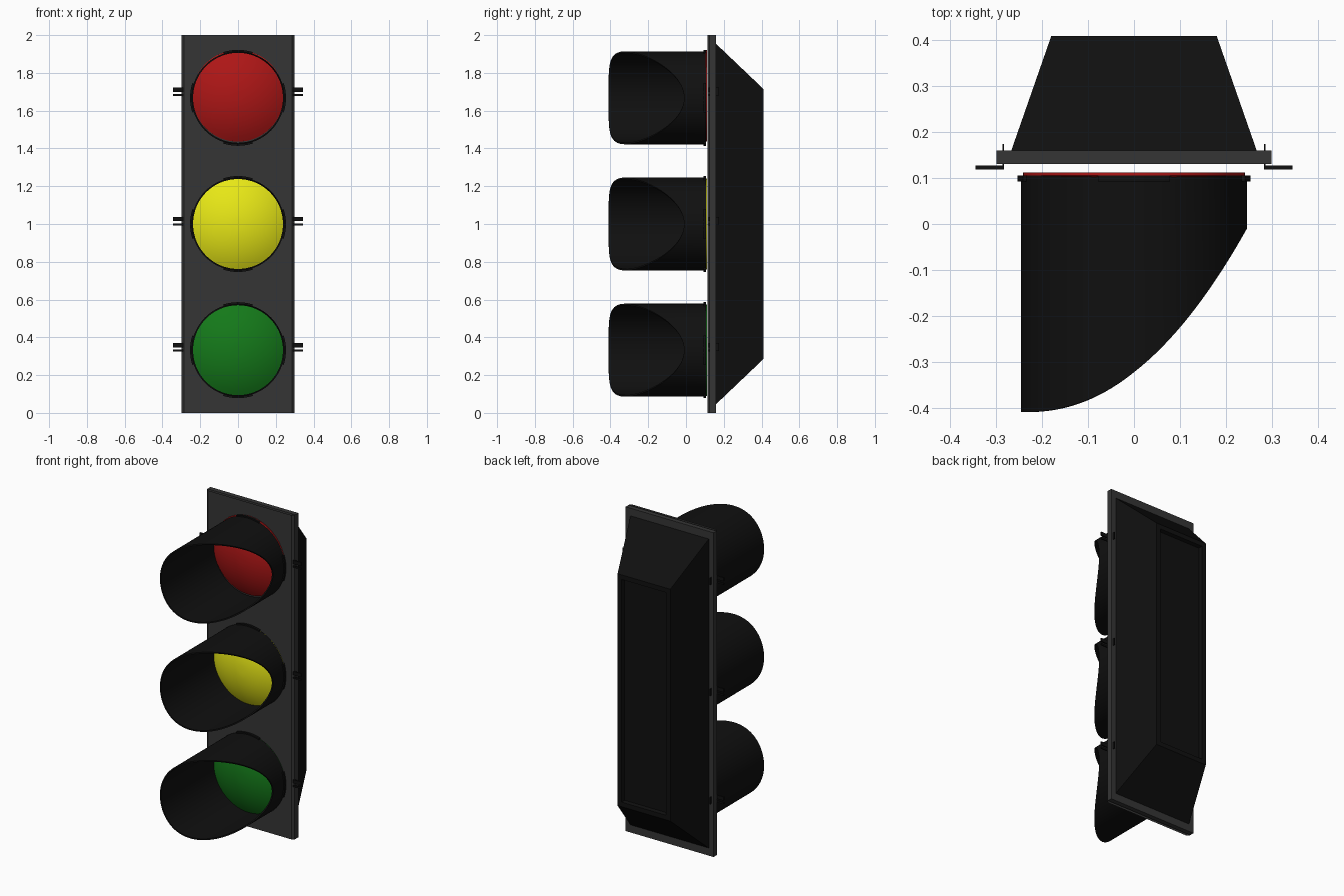
import bpy, bmesh, math

if "Cube" in bpy.data.objects:
    bpy.data.objects.remove(bpy.data.objects["Cube"])


def material(name, r, g, b):
    m = bpy.data.materials.new(name)
    m.diffuse_color = (r, g, b, 1)
    m.use_nodes = True
    m.node_tree.nodes["Principled BSDF"].inputs["Base Color"].default_value = m.diffuse_color
    return m


BLACK = material("black", 0.005, 0.005, 0.005)
GREY = material("dark_grey", 0.035, 0.035, 0.035)
RED = material("red", 0.42, 0.008, 0.008)
YELLOW = material("yellow", 0.8, 0.8, 0.008)
GREEN = material("green", 0.007, 0.19, 0.01)


def finish(bm, name, mat, smooth=False, fix=True):
    if fix:
        bmesh.ops.recalc_face_normals(bm, faces=bm.faces)
    me = bpy.data.meshes.new(name)
    bm.to_mesh(me)
    bm.free()
    me.materials.append(mat)
    ob = bpy.data.objects.new(name, me)
    bpy.context.collection.objects.link(ob)
    if smooth:
        bpy.ops.object.select_all(action='DESELECT')
        ob.select_set(True)
        bpy.context.view_layer.objects.active = ob
        bpy.ops.object.shade_smooth_by_angle(angle=math.radians(35))
    return ob


def add_box(bm, x0, x1, y0, y1, z0, z1):
    for v in bmesh.ops.create_cube(bm, size=1)["verts"]:
        v.co = (x1 if v.co.x > 0 else x0, y1 if v.co.y > 0 else y0, z1 if v.co.z > 0 else z0)


def sweep(bm, sections, closed):
    """Skin a list of cross-sections, each a closed loop of points."""
    loops = [[bm.verts.new(p) for p in s] for s in sections]
    n = len(loops[0])
    for i in range(len(loops) if closed else len(loops) - 1):
        a, b = loops[i], loops[(i + 1) % len(loops)]
        for j in range(n):
            k = (j + 1) % n
            bm.faces.new((a[j], a[k], b[k], b[j]))
    if not closed:
        bm.faces.new(loops[0])
        bm.faces.new(loops[-1])


# rear mounting frame
bm = bmesh.new()
add_box(bm, -0.3, 0.3, 0.131, 0.16, 0, 2)
finish(bm, "rear_frame", GREY)

# thin front panel, folded back at its sides, open at top and bottom
bm = bmesh.new()
profile = [(-0.299, 0.131), (-0.299, 0.125), (-0.286, 0.114),
           (0.286, 0.114), (0.299, 0.125), (0.299, 0.131)]
low = [bm.verts.new((x, y, 0)) for x, y in profile]
high = [bm.verts.new((x, y, 2)) for x, y in profile]
for i in range(len(profile) - 1):
    bm.faces.new((low[i], low[i + 1], high[i + 1], high[i]))
finish(bm, "front_panel", GREY, fix=False)

# tapered back housing with a recessed rear panel
bm = bmesh.new()


def rect(w, y, z0, z1):
    return [(-w, y, z0), (w, y, z0), (w, y, z1), (-w, y, z1)]


sweep(bm, [rect(0.268, 0.158, 0.045, 1.955), rect(0.18, 0.41, 0.285, 1.715)], False)
bmesh.ops.recalc_face_normals(bm, faces=bm.faces)
back = max(bm.faces, key=lambda f: f.calc_center_median().y)
bmesh.ops.inset_region(bm, faces=[back], thickness=0.04)
bmesh.ops.inset_region(bm, faces=[back], thickness=0.008, depth=-0.02)
finish(bm, "back_housing", BLACK)


# visor hood: a tube cut away along a curve, long on the left side
def build_visor(name, zc):
    bm = bmesh.new()
    R, T, N = 0.246, 0.008, 96
    sections = []
    for i in range(N):
        a = 2 * math.pi * i / N
        c, s = math.cos(a), math.sin(a)
        front = -0.41 + 0.4 * ((c + 1) / 2) ** 2.2
        sections.append([(r * c, y, zc + r * s) for r, y in
                         ((R, 0.106), (R, front), (R - T, front), (R - T, 0.106))])
    sweep(bm, sections, True)
    # four short curved tabs on the visor's rear edge
    for k in range(4):
        arc = []
        for i in range(-4, 5):
            a = k * math.pi / 2 + math.radians(i * 4.5)
            c, s = math.cos(a), math.sin(a)
            arc.append([(r * c, y, zc + r * s) for r, y in
                        ((0.244, 0.093), (0.254, 0.093), (0.254, 0.106), (0.244, 0.106))])
        sweep(bm, arc, False)
    finish(bm, name, BLACK, True)


# domed lens
def build_lens(name, zc, mat):
    bm = bmesh.new()
    R, D, N, rings = 0.242, 0.07, 64, 10
    rho = (R * R + D * D) / (2 * D)
    loops = []
    for j in range(rings):
        r = R * (1 - j / rings)
        y = 0.106 - (math.sqrt(rho * rho - r * r) - (rho - D))
        loops.append([(r * math.cos(2 * math.pi * i / N), y,
                       zc + r * math.sin(2 * math.pi * i / N)) for i in range(N)])
    loops.insert(0, [(x, 0.112, z) for x, _, z in loops[0]])
    sweep(bm, loops, False)
    finish(bm, name, mat, True)


# side hinges: wall plate plus two lugs
def build_hinges(name, z):
    bm = bmesh.new()
    for s in (-1, 1):
        add_box(bm, *sorted((s * 0.283, s * 0.287)), 0.119, 0.174, z - 0.02, z + 0.022)
        add_box(bm, *sorted((s * 0.285, s * 0.345)), 0.119, 0.127, z, z + 0.022)
        add_box(bm, *sorted((s * 0.285, s * 0.345)), 0.119, 0.127, z - 0.022, z - 0.012)
    finish(bm, name, BLACK)


for label, mat, z_visor, z_lens, z_hinge in (
        ("red", RED, 1.668, 1.678, 1.70),
        ("yellow", YELLOW, 1.0, 1.0, 1.015),
        ("green", GREEN, 0.332, 0.332, 0.347)):
    build_visor(label + "_visor", z_visor)
    build_lens(label + "_lens", z_lens, mat)
    build_hinges(label + "_hinges", z_hinge)
